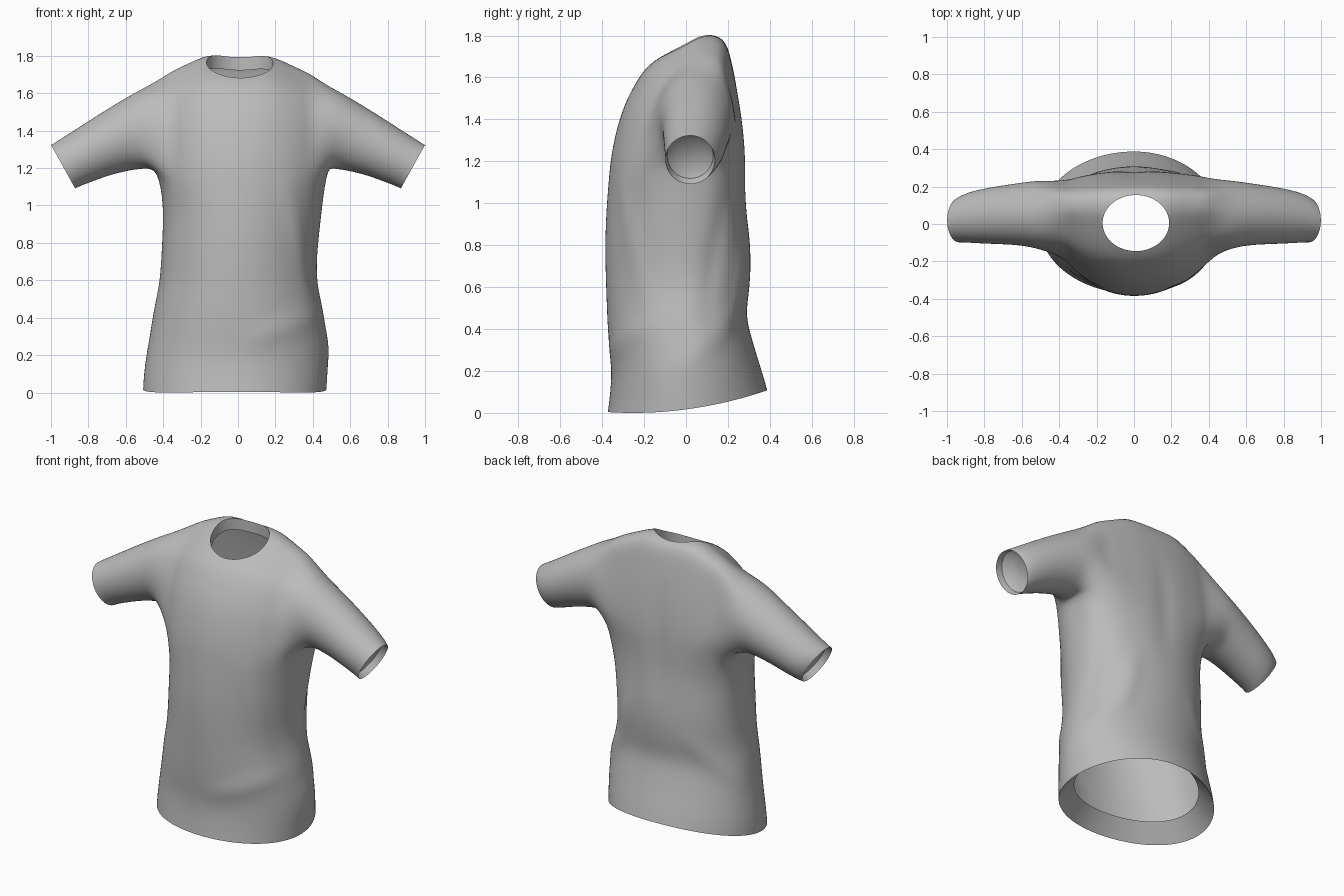
import bpy, bmesh, math
from mathutils import Vector
from mathutils.bvhtree import BVHTree

cube = bpy.data.objects.get("Cube")
if cube:
    bpy.data.objects.remove(cube)

cloth = bpy.data.materials.new("grey cloth")
cloth.use_nodes = True
GREY = (0.5, 0.5, 0.5, 1)
cloth.diffuse_color = GREY
cloth.node_tree.nodes["Principled BSDF"].inputs["Base Color"].default_value = GREY

N = 32        # vertices around the torso
CORNER = 3    # steps from the side seam to the edge of an armhole

# Torso rows: height, right x, left x, front y, back y, back roundness, lift at the back
ROWS = [
    (0.005, -0.51, 0.475, -0.375, 0.39, 1.0, 0.105),
    (0.08, -0.507, 0.48, -0.365, 0.375, 1.0, 0.09),
    (0.20, -0.492, 0.487, -0.355, 0.345, 1.0, 0.07),
    (0.33, -0.468, 0.472, -0.37, 0.312, 0.95, 0.05),
    (0.46, -0.45, 0.455, -0.378, 0.285, 0.9, 0.02),
    (0.58, -0.422, 0.425, -0.382, 0.303, 0.85, 0),
    (0.72, -0.412, 0.422, -0.387, 0.312, 0.8, 0),
    (0.86, -0.405, 0.437, -0.387, 0.303, 0.75, 0),
    (1.00, -0.40, 0.452, -0.38, 0.29, 0.7, 0),
    (1.12, -0.43, 0.48, -0.37, 0.287, 0.6, 0),
]
# Profile over the shoulder: distance from the ridge, share of the height
FRONT = [(0.98, 0.15), (0.92, 0.34), (0.84, 0.51), (0.72, 0.66),
         (0.60, 0.78), (0.37, 0.88), (0.15, 0.96)]
BACK = [(0, 1), (0.5, 0.98), (0.65, 0.82), (0.80, 0.61), (0.92, 0.41), (1.0, 0.19)]
RIDGE = 0.085
# Sleeve rings: top x, top z, bottom x, bottom z, front y, back y
SLEEVE = [
    (0.51, 1.635, 0.51, 1.20, -0.135, 0.237),
    (0.63, 1.565, 0.59, 1.19, -0.115, 0.222),
    (0.76, 1.485, 0.69, 1.165, -0.11, 0.205),
    (0.89, 1.40, 0.785, 1.13, -0.105, 0.185),
    (0.97, 1.35, 0.85, 1.105, -0.10, 0.16),
    (1.0, 1.33, 0.87, 1.095, -0.10, 0.14),
]
# Cloth folds: start, end, width, height along the normal
FOLDS = [
    ((0.08, -0.37, 0.29), (0.42, -0.2, 0.42), 0.06, 0.011),
    ((0.46, 0.0, 0.24), (0.28, 0.24, 0.52), 0.06, 0.014),
    ((0.28, 0.24, 0.52), (0.22, 0.27, 0.80), 0.06, 0.012),
    ((0.42, 0.10, 0.45), (0.38, 0.16, 1.0), 0.06, -0.013),
    ((-0.44, 0.08, 0.35), (-0.2, 0.27, 0.62), 0.06, 0.01),
    ((0.0, 0.29, 0.95), (0.0, 0.25, 1.5), 0.07, -0.01),
    ((0.27, -0.3, 1.1), (0.37, -0.22, 0.55), 0.06, 0.01),
]

bm = bmesh.new()


def shoulder_height(x):
    return 1.815 - 0.47 * max(0, abs(x) - 0.17)


def torso_ring(row, last):
    z, xl, xr, yf, yb, p, lift = row
    ring = []
    for k in range(N):
        a = 2 * math.pi * k / N
        c, s = math.cos(a), math.sin(a)
        x = c * (xr if c > 0 else -xl)
        y = yb * s ** p if s > 0 else -yf * s
        dz = lift * ((y + 0.25) / 0.63) ** 2 + (0.09 * abs(c) ** 5 if last else 0)
        ring.append(bm.verts.new((x, y, z + dz)))
    return ring


def skin(a, b, closed=True):
    n = len(a)
    for i in range(n if closed else n - 1):
        j = (i + 1) % n
        bm.faces.new((a[i], a[j], b[j], b[i]))


# Torso
rings = [torso_ring(r, r is ROWS[-1]) for r in ROWS]
for lower, upper in zip(rings, rings[1:]):
    skin(lower, upper)
top = rings[-1]


# Yoke: columns running from the chest over the shoulders to the back
def yoke_column(k):
    f, b = top[k], top[N - k]
    x, zt = f.co.x, shoulder_height(f.co.x)
    fuller = 0.045 * (abs(x) / 0.38) ** 3
    pts = [(RIDGE + s * (f.co.y - RIDGE), f.co.z + v * (zt - f.co.z)) for s, v in FRONT]
    pts += [(RIDGE + s * (b.co.y + fuller - RIDGE), b.co.z + v * (zt - b.co.z)) for s, v in BACK]
    return [f] + [bm.verts.new((x, y, z)) for y, z in pts] + [b]


columns = [yoke_column(k) for k in range(N - CORNER, N // 2 + CORNER - 1, -1)]
for a, b in zip(columns, columns[1:]):
    skin(a, b, closed=False)

# Sleeves grow out of the armholes
LOW = 2 * CORNER
for side in (1, -1):
    if side > 0:
        loop = columns[0] + [top[k % N] for k in range(CORNER - 1, -CORNER, -1)]
    else:
        loop = columns[-1] + [top[N // 2 + k] for k in range(1 - CORNER, CORNER)]
    n_up = len(columns[0]) - 1
    angles = [math.radians(-40 + 260 * i / n_up) for i in range(n_up + 1)]
    angles += [math.radians(220 + 100 * i / LOW) for i in range(1, LOW)]
    for tx, tz, bx, bz, yf, yb in SLEEVE:
        t, b = Vector((side * tx, 0, tz)), Vector((side * bx, 0, bz))
        mid = (t + b) / 2 + Vector((0, (yf + yb) / 2, 0))
        ring = [bm.verts.new(mid + (t - b) / 2 * math.sin(a)
                             + Vector((0, (yf - yb) / 2 * math.cos(a), 0))) for a in angles]
        skin(loop, ring)
        loop = ring

bmesh.ops.recalc_face_normals(bm, faces=bm.faces)
mesh = bpy.data.meshes.new("shirt")
bm.to_mesh(mesh)
bm.free()
shirt = bpy.data.objects.new("shirt", mesh)
bpy.context.collection.objects.link(shirt)

# Smooth the cage
sub = shirt.modifiers.new("smooth", "SUBSURF")
sub.levels = sub.render_levels = 2
bpy.context.view_layer.update()
dense = bpy.data.meshes.new_from_object(shirt.evaluated_get(bpy.context.evaluated_depsgraph_get()))
shirt.modifiers.clear()
shirt.data = dense
bpy.data.meshes.remove(mesh)
dense.name = "shirt"

bm = bmesh.new()
bm.from_mesh(dense)
if sum(f.normal.dot(f.calc_center_median() - Vector((0, 0, 0.8))) for f in bm.faces) < 0:
    bmesh.ops.reverse_faces(bm, faces=bm.faces)
bm.normal_update()

# Folds in the cloth
moves = []
for v in bm.verts:
    d = 0
    for a, b, width, height in FOLDS:
        a, b = Vector(a), Vector(b)
        t = max(0, min(1, (v.co - a).dot(b - a) / (b - a).length_squared))
        fade = 0.4 + 0.6 * math.sin(math.pi * t)
        d += height * fade * math.exp(-((v.co - a.lerp(b, t)).length / width) ** 2)
    moves.append(v.normal * d)
for v, m in zip(bm.verts, moves):
    v.co += m

# Neck opening: an oval hole with its edge pulled onto a clean outline
tree = BVHTree.FromBMesh(bm)
NX, NY, RX, RY = 0.01, 0.005, 0.178, 0.15


def neck_distance(p):
    return math.hypot((p.x - NX) / RX, (p.y - NY) / RY)


hole = [f for f in bm.faces if f.calc_center_median().z > 1.5
        and neck_distance(f.calc_center_median()) < 1]
bmesh.ops.delete(bm, geom=hole, context="FACES")
for v in bm.verts:
    if v.is_boundary and v.co.z > 1.55:
        r = neck_distance(v.co)
        x, y = NX + (v.co.x - NX) / r, NY + (v.co.y - NY) / r
        hit = tree.ray_cast(Vector((x, y, 3)), Vector((0, 0, -1)))[0]
        v.co = hit if hit else (x, y, v.co.z)


# Turned-in edges: extrude an open rim, shrink it and push it inside
def turn_in(rim, scale, shift):
    new = bmesh.ops.extrude_edge_only(bm, edges=rim)["geom"]
    verts = [g for g in new if isinstance(g, bmesh.types.BMVert)]
    centre = sum((v.co for v in verts), Vector()) / len(verts)
    for v in verts:
        v.co = centre + (v.co - centre) * scale + Vector(shift)
    return [g for g in new if isinstance(g, bmesh.types.BMEdge) and g.is_boundary]


def open_rim(test):
    return [e for e in bm.edges if e.is_boundary and test((e.verts[0].co + e.verts[1].co) / 2)]


turn_in(open_rim(lambda p: p.z > 1.55), 1.0, (0, 0, -0.07))
turn_in(open_rim(lambda p: p.z < 0.3), 0.8, (0, 0, 0.1))
# Cuffs close in a shallow bowl inside the sleeve
for side in (1, -1):
    rim = open_rim(lambda p: p.x * side > 0.7)
    for scale, depth in ((0.93, 0.04), (0.6, 0.03)):
        rim = turn_in(rim, scale, (-side * 0.875 * depth, 0, 0.484 * depth))
    bmesh.ops.edgeloop_fill(bm, edges=rim)

# Rest on the ground
low = min(v.co.z for v in bm.verts)
bmesh.ops.translate(bm, verts=bm.verts, vec=(0, 0, -low))
bm.to_mesh(dense)
bm.free()

dense.materials.clear()
dense.materials.append(cloth)
bpy.context.view_layer.objects.active = shirt
shirt.select_set(True)
bpy.ops.object.shade_smooth_by_angle(angle=math.radians(40))
